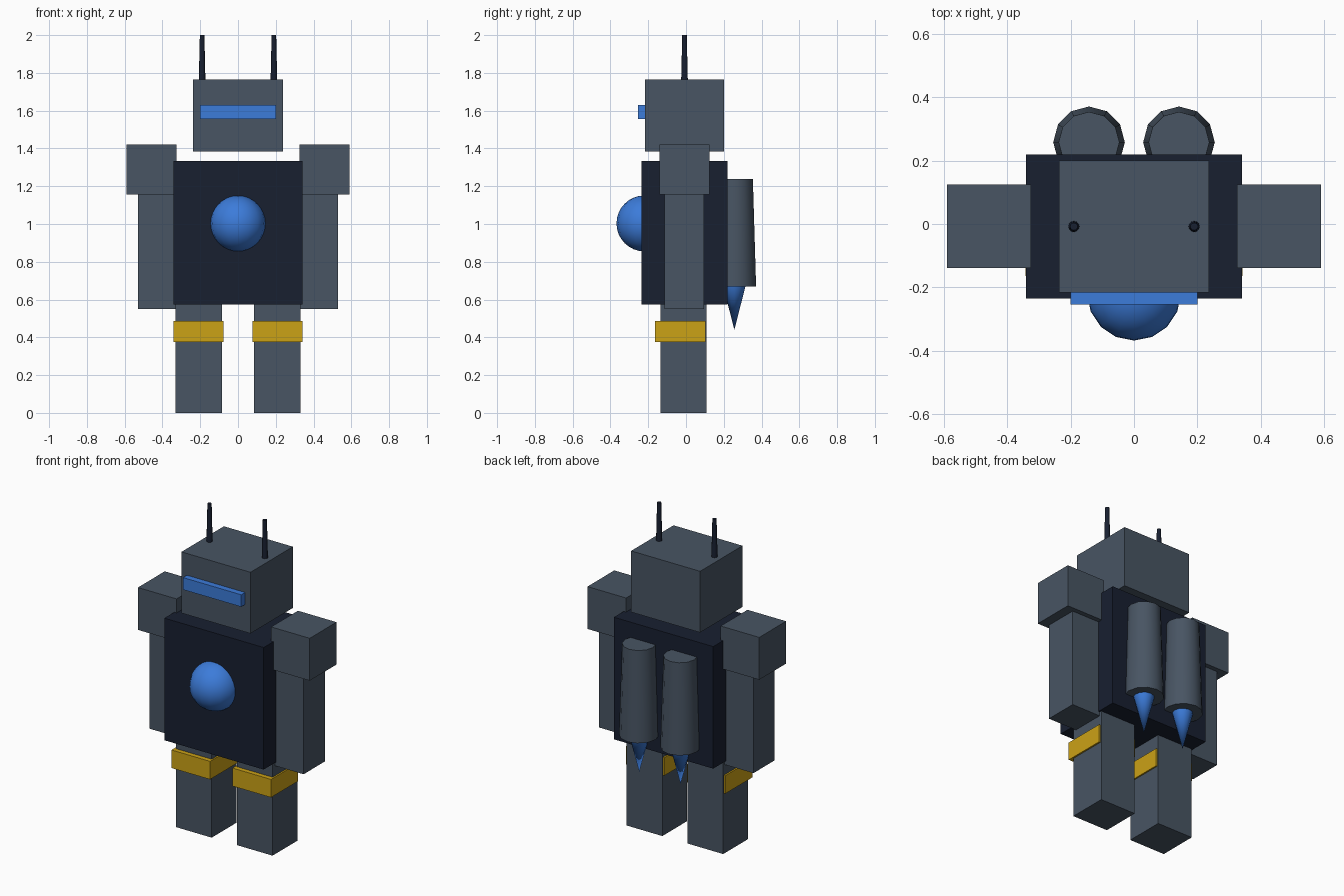
import bpy
import math

if "Cube" in bpy.data.objects:
    bpy.data.objects.remove(bpy.data.objects["Cube"])


def material(name, color):
    m = bpy.data.materials.new(name)
    m.diffuse_color = (*color, 1)
    m.use_nodes = True
    m.node_tree.nodes["Principled BSDF"].inputs["Base Color"].default_value = m.diffuse_color
    return m


SLATE = material("slate", (0.065, 0.09, 0.125))
NAVY = material("navy", (0.009, 0.014, 0.03))
BLUE = material("blue", (0.045, 0.2, 0.7))
GOLD = material("gold", (0.6, 0.36, 0.008))


def finish(name, mat, smooth=False):
    ob = bpy.context.object
    ob.name = name
    ob.data.materials.append(mat)
    if smooth:
        bpy.ops.object.shade_smooth_by_angle(angle=math.radians(35))
    return ob


def box(name, x, y, z, mat):
    """Box from (min, max) ranges on each axis."""
    bpy.ops.mesh.primitive_cube_add(size=1, location=[sum(r) / 2 for r in (x, y, z)])
    bpy.context.object.scale = [r[1] - r[0] for r in (x, y, z)]
    bpy.ops.object.transform_apply(location=False, rotation=False, scale=True)
    return finish(name, mat)


def cone(name, x, y, z, r_low, r_high, sides, mat):
    bpy.ops.mesh.primitive_cone_add(vertices=sides, radius1=r_low, radius2=r_high,
                                    depth=z[1] - z[0], location=(x, y, sum(z) / 2))
    return finish(name, mat, smooth=True)


# Head, visor and torso
box("head", (-0.237, 0.237), (-0.216, 0.2), (1.385, 1.765), SLATE)
box("visor", (-0.2, 0.2), (-0.254, -0.2), (1.555, 1.63), BLUE)
box("torso", (-0.341, 0.341), (-0.235, 0.22), (0.575, 1.333), NAVY)

# Chest orb, half sunk into the torso
bpy.ops.mesh.primitive_uv_sphere_add(segments=16, ring_count=16, radius=0.148,
                                     location=(0, -0.22, 1.003))
finish("chest_orb", BLUE, smooth=True)

# Paired parts
for side, s in (("left", -1), ("right", 1)):
    def span(a, b):
        return sorted((s * a, s * b))

    box(f"{side}_shoulder", span(0.325, 0.59), (-0.139, 0.124), (1.157, 1.42), SLATE)
    box(f"{side}_arm", span(0.27, 0.53), (-0.113, 0.095), (0.55, 1.2), SLATE)
    box(f"{side}_leg", span(0.086, 0.332), (-0.135, 0.109), (0, 0.62), SLATE)
    box(f"{side}_knee_band", span(0.077, 0.342), (-0.164, 0.102), (0.375, 0.487), GOLD)
    cone(f"{side}_antenna", s * 0.19, -0.008, (1.74, 2.0), 0.018, 0.012, 12, NAVY)
    cone(f"{side}_jet_pod", s * 0.142, 0.258, (0.67, 1.238), 0.113, 0.096, 12, SLATE)
    cone(f"{side}_jet_flame", s * 0.142, 0.256, (0.44, 0.675), 0.06, 0, 12, BLUE).rotation_euler.x = math.pi
